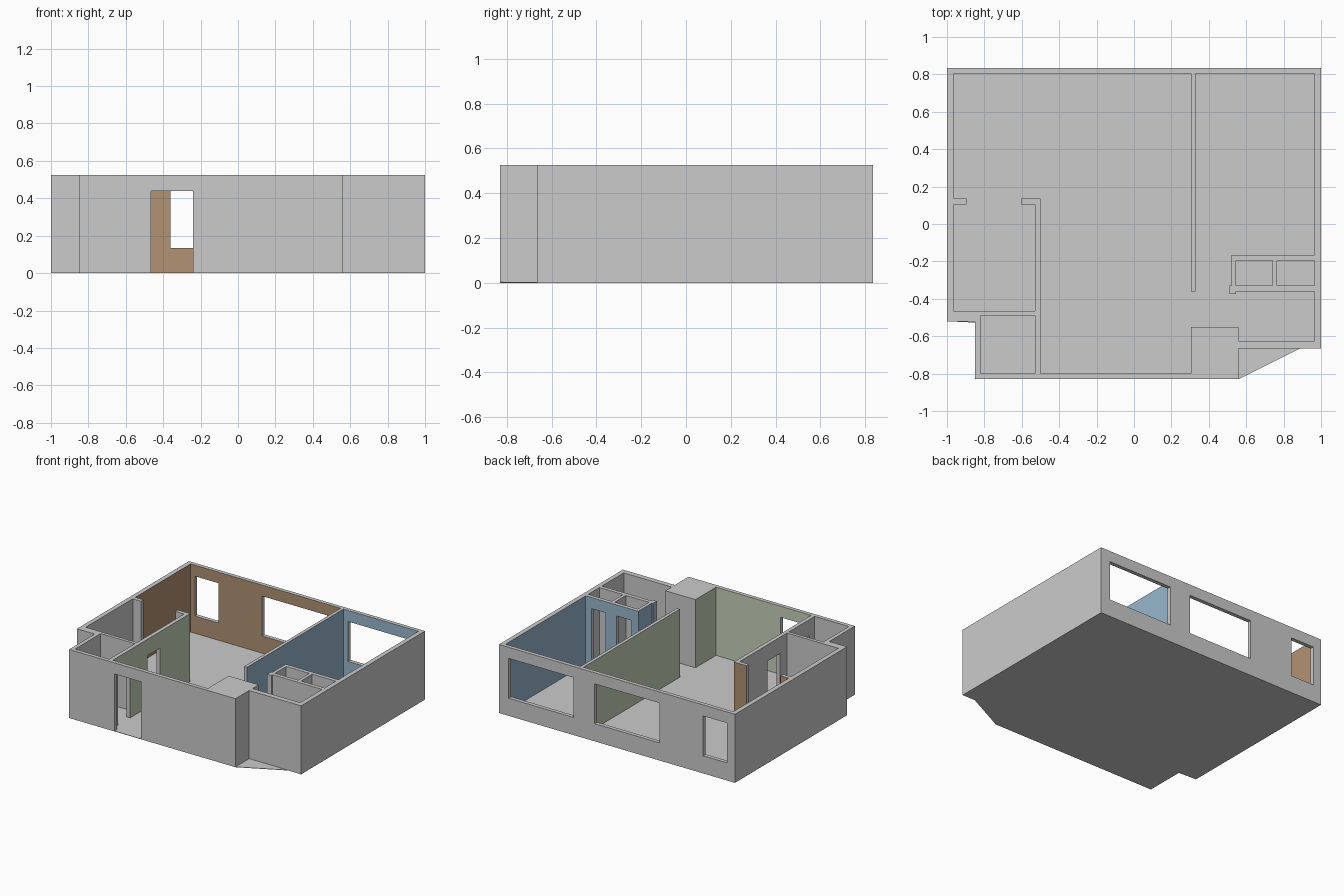
import bpy, bmesh

if "Cube" in bpy.data.objects:
    bpy.data.objects.remove(bpy.data.objects["Cube"])

H, T = 0.525, 0.003           # wall height, floor thickness
DOOR, INNER = 0.44, 0.40      # door head heights

def material(name, rgb):
    m = bpy.data.materials.new(name)
    m.diffuse_color = (*rgb, 1)
    m.use_nodes = True
    m.node_tree.nodes["Principled BSDF"].inputs["Base Color"].default_value = m.diffuse_color
    return m

MATS = [material("plain_plaster", (0.8, 0.8, 0.8)),
        material("brown_paint", (0.44, 0.29, 0.17)),
        material("blue_paint", (0.31, 0.47, 0.61)),
        material("green_paint", (0.57, 0.64, 0.49))]

# Painted zones: room rectangle, directions in which its walls are painted, colour
W, E, S, N = (0, -1), (0, 1), (1, -1), (1, 1)   # (axis, sign)
ZONES = [((-0.965, 0.305, 0.135, 0.805), (W, S, N), 1),
         ((0.33, 0.965, -0.165, 0.805), (W, E, S, N), 2),
         ((0.33, 0.52, -0.36, -0.165), (W, E), 2),
         ((-0.50, 0.305, -0.80, 0.805), (W, E, S), 3)]

def inside(box, p):
    return all(box[2 * i] < p[i] < box[2 * i + 1] for i in range(len(box) // 2))

def paint(p, axis, sign):
    for rect, dirs, idx in ZONES:
        if (axis, sign) in dirs and inside(rect, p):
            return idx
    return 0

def build(name, walls, openings=()):
    """Union of full-height wall rectangles minus openings, as one clean closed mesh."""
    cuts = []
    for a in range(3):
        vals = {T, H} if a == 2 else {v for w in walls for v in w[2 * a:2 * a + 2]}
        vals |= {v for o in openings for v in o[2 * a:2 * a + 2]}
        if a < 2:
            vals |= {v for z in ZONES for v in z[0][2 * a:2 * a + 2]}
        vals = sorted(vals)
        cuts.append([vals[0] - 1] + vals + [vals[-1] + 1])

    # centre of a cell; the outer padding cells stay close to the wall surface
    def centre(c):
        return [(cuts[a][c[a]] + cuts[a][c[a] + 1]) / 2 for a in range(3)]

    cells = {}
    dims = [len(c) - 1 for c in cuts]
    for i in range(dims[0]):
        for j in range(dims[1]):
            for k in range(dims[2]):
                p = centre((i, j, k))
                cells[i, j, k] = (T < p[2] < H and any(inside(w, p) for w in walls)
                                  and not any(inside(o, p) for o in openings))
    bm = bmesh.new()
    verts = {}

    def vert(key):
        if key not in verts:
            verts[key] = bm.verts.new([cuts[a][key[a]] for a in range(3)])
        return verts[key]

    for c, full in cells.items():
        if not full:
            continue
        for a in range(3):
            u, v = (a + 1) % 3, (a + 2) % 3
            for s in (-1, 1):
                n = list(c)
                n[a] += s
                if cells[tuple(n)]:
                    continue
                ring = []
                for du, dv in ((0, 0), (1, 0), (1, 1), (0, 1))[::s]:
                    k = list(c)
                    k[a] += (s > 0)
                    k[u] += du
                    k[v] += dv
                    ring.append(vert(tuple(k)))
                f = bm.faces.new(ring)
                # step just off the face into the open room
                q = centre(c)
                q[a] = cuts[a][c[a] + (s > 0)] + s * 0.001
                f.material_index = paint(q, a, -s)
    bmesh.ops.dissolve_limit(bm, angle_limit=0.01, verts=bm.verts[:],
                             edges=bm.edges[:], delimit={'MATERIAL'})
    mesh = bpy.data.meshes.new(name)
    bm.to_mesh(mesh)
    bm.free()
    for m in MATS:
        mesh.materials.append(m)
    ob = bpy.data.objects.new(name, mesh)
    bpy.context.collection.objects.link(ob)

# Outer shell with three back windows and the entrance door
build("outer_walls",
      [(-1, 1, 0.805, 0.835), (-1, -0.965, -0.52, 0.835), (0.965, 1, -0.665, 0.835),
       (-0.85, 0.56, -0.83, -0.80), (-0.85, -0.82, -0.83, -0.49),
       (-1, -0.82, -0.52, -0.465), (0.545, 1, -0.665, -0.625),
       (0.305, 0.56, -0.83, -0.55)],                      # solid corner shaft
      [(x0, x1, 0.79, 0.85, 0.135, DOOR)
       for x0, x1 in ((-0.93, -0.73), (-0.36, 0.19), (0.37, 0.92))]
      + [(-0.465, -0.24, -0.85, -0.79, 0, DOOR)])

# Left bedroom and bathroom partitions with two doors
build("left_partitions",
      [(-0.53, -0.50, -0.80, 0.135), (-0.605, -0.53, 0.105, 0.135),
       (-0.82, -0.53, -0.49, -0.465)],
      [(-0.54, -0.49, -0.38, -0.23, 0, INNER), (-0.54, -0.49, -0.74, -0.59, 0, INNER)])
build("doorway_stub", [(-0.965, -0.895, 0.105, 0.135)])

# Wall between the two large rooms
build("room_divider", [(0.305, 0.33, -0.36, 0.805)])

# Pair of closets opening into the right room
build("closet_walls",
      [(0.52, 0.965, -0.195, -0.165), (0.52, 0.545, -0.36, -0.165),
       (0.74, 0.765, -0.33, -0.195), (0.51, 0.965, -0.36, -0.33),
       (0.51, 0.545, -0.375, -0.33)],
      [(0.576, 0.703, -0.20, -0.16, 0, DOOR), (0.797, 0.915, -0.20, -0.16, 0, DOOR)])

# Thin floor slab, with a slanted porch corner
outline = [(-1, 0.835), (-1, -0.52), (-0.85, -0.527), (-0.85, -0.83),
           (0.56, -0.83), (0.89, -0.665), (1, -0.665), (1, 0.835)]
bm = bmesh.new()
base = bm.faces.new([bm.verts.new((x, y, 0)) for x, y in outline])
top = bmesh.ops.extrude_face_region(bm, geom=[base], use_keep_orig=True)
for v in top["geom"]:
    if isinstance(v, bmesh.types.BMVert):
        v.co.z = T
bmesh.ops.recalc_face_normals(bm, faces=bm.faces[:])
mesh = bpy.data.meshes.new("floor")
bm.to_mesh(mesh)
bm.free()
bpy.context.collection.objects.link(bpy.data.objects.new("floor", mesh))
